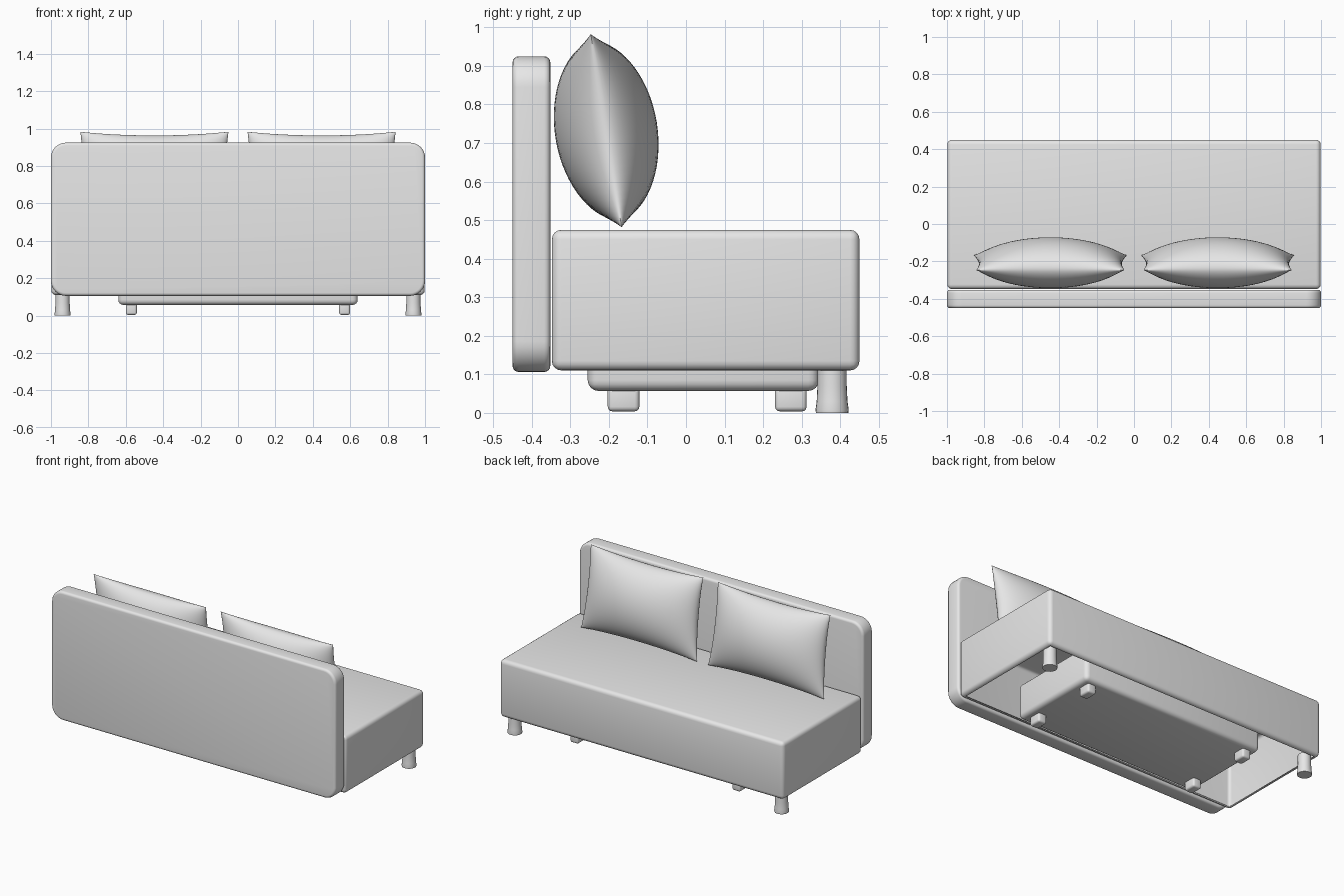
import bpy
import bmesh
import math
from mathutils import Vector, Matrix

cube = bpy.data.objects.get("Cube")
if cube:
    bpy.data.objects.remove(cube, do_unlink=True)

# One fabric colour for everything
grey = bpy.data.materials.new("light grey")
grey.use_nodes = True
grey.diffuse_color = (0.8, 0.8, 0.8, 1)
grey.node_tree.nodes["Principled BSDF"].inputs["Base Color"].default_value = (0.8, 0.8, 0.8, 1)


def finish(bm, name, angle=35):
    """Turn a bmesh into a smooth-shaded object."""
    bmesh.ops.recalc_face_normals(bm, faces=bm.faces)
    mesh = bpy.data.meshes.new(name)
    bm.to_mesh(mesh)
    bm.free()
    mesh.materials.append(grey)
    obj = bpy.data.objects.new(name, mesh)
    bpy.context.collection.objects.link(obj)
    bpy.ops.object.select_all(action='DESELECT')
    obj.select_set(True)
    bpy.context.view_layer.objects.active = obj
    bpy.ops.object.shade_smooth_by_angle(angle=math.radians(angle))
    return obj


def box(lo, hi):
    lo, hi = Vector(lo), Vector(hi)
    bm = bmesh.new()
    bmesh.ops.create_cube(bm, size=1)
    for v in bm.verts:
        v.co = (lo + hi) / 2 + v.co * (hi - lo)
    return bm


def round_edges(bm, radius, segments=4, edges=None):
    bmesh.ops.bevel(bm, geom=list(edges or bm.edges), offset=radius, segments=segments,
                    profile=0.5, affect='EDGES', clamp_overlap=True)


def along_y(edge):
    d = edge.verts[0].co - edge.verts[1].co
    return abs(d.y) > 0.01


# Seat: rounded shell, open underneath
bm = box((-0.998, -0.348, 0.11), (0.998, 0.45, 0.475))
round_edges(bm, 0.025)
bm.normal_update()
under = [f for f in bm.faces if f.normal.z < -0.99 and f.calc_area() > 1]
bmesh.ops.delete(bm, geom=under, context='FACES')
seat = finish(bm, "seat")
shell = seat.modifiers.new("shell", 'SOLIDIFY')
shell.thickness = 0.006
shell.offset = -1

# Backrest: large corner radius, small rim radius
bm = box((-1, -0.45, 0.106), (1, -0.352, 0.925))
round_edges(bm, 0.08, 8, [e for e in bm.edges if along_y(e)])
round_edges(bm, 0.016, 4, [e for e in bm.edges if not along_y(e)])
finish(bm, "backrest")

# Storage base under the seat
bm = box((-0.64, -0.255, 0.057), (0.64, 0.345, 0.28))
round_edges(bm, 0.028)
finish(bm, "base_box")

# Small base feet
for side, x in (("left", 0.57), ("right", -0.57)):
    for end, y in (("front", -0.162), ("rear", 0.272)):
        bm = box((x - 0.029, y - 0.041, 0.004), (x + 0.029, y + 0.041, 0.075))
        round_edges(bm, 0.012, 3)
        finish(bm, f"base_foot_{end}_{side}")

# Turned legs with a slight flare
PROFILE = [(0, 0), (0.042, 0), (0.043, 0.008), (0.040, 0.03), (0.038, 0.07), (0.038, 0.125), (0, 0.125)]
for side, x in (("left", 0.938), ("right", -0.938)):
    bm = bmesh.new()
    pts = [bm.verts.new((r, 0, z)) for r, z in PROFILE]
    lines = [bm.edges.new(pair) for pair in zip(pts, pts[1:])]
    bmesh.ops.spin(bm, geom=pts + lines, cent=(0, 0, 0), axis=(0, 0, 1),
                   angle=math.tau, steps=24)
    bmesh.ops.remove_doubles(bm, verts=bm.verts, dist=0.0005)
    bmesh.ops.translate(bm, verts=bm.verts, vec=(x, 0.379, 0))
    finish(bm, f"leg_{side}")


def pillow(name, sign):
    """Two bulging sheets joined at a pinched seam."""
    n = 32
    bm = bmesh.new()
    tilt = Matrix.Rotation(math.atan2(0.08, 0.5), 4, 'X')
    place = Matrix.Translation((sign * 0.447, -0.207, 0.732)) @ tilt
    steps = [math.sin(math.pi * (i / n - 0.5)) for i in range(n + 1)]
    for face in (-1, 1):
        rows = []
        for v in steps:
            row = []
            for u in steps:
                x = 0.402 * u * (1 - 0.05 * (1 - v * v)) * (1 - 0.015 * v)
                z = 0.254 * v * (1 - 0.08 * (1 - u * u))
                bulge = max(0, (1 - u * u) * (1 - v * v)) ** 0.56
                row.append(bm.verts.new(place @ Vector((sign * x, face * 0.133 * bulge, z))))
            rows.append(row)
        for a, b in zip(rows, rows[1:]):
            for i in range(n):
                bm.faces.new((a[i], a[i + 1], b[i + 1], b[i]))
    bmesh.ops.remove_doubles(bm, verts=bm.verts, dist=0.0004)
    finish(bm, name, 50)


# Back cushions
pillow("cushion_left", 1)
pillow("cushion_right", -1)
